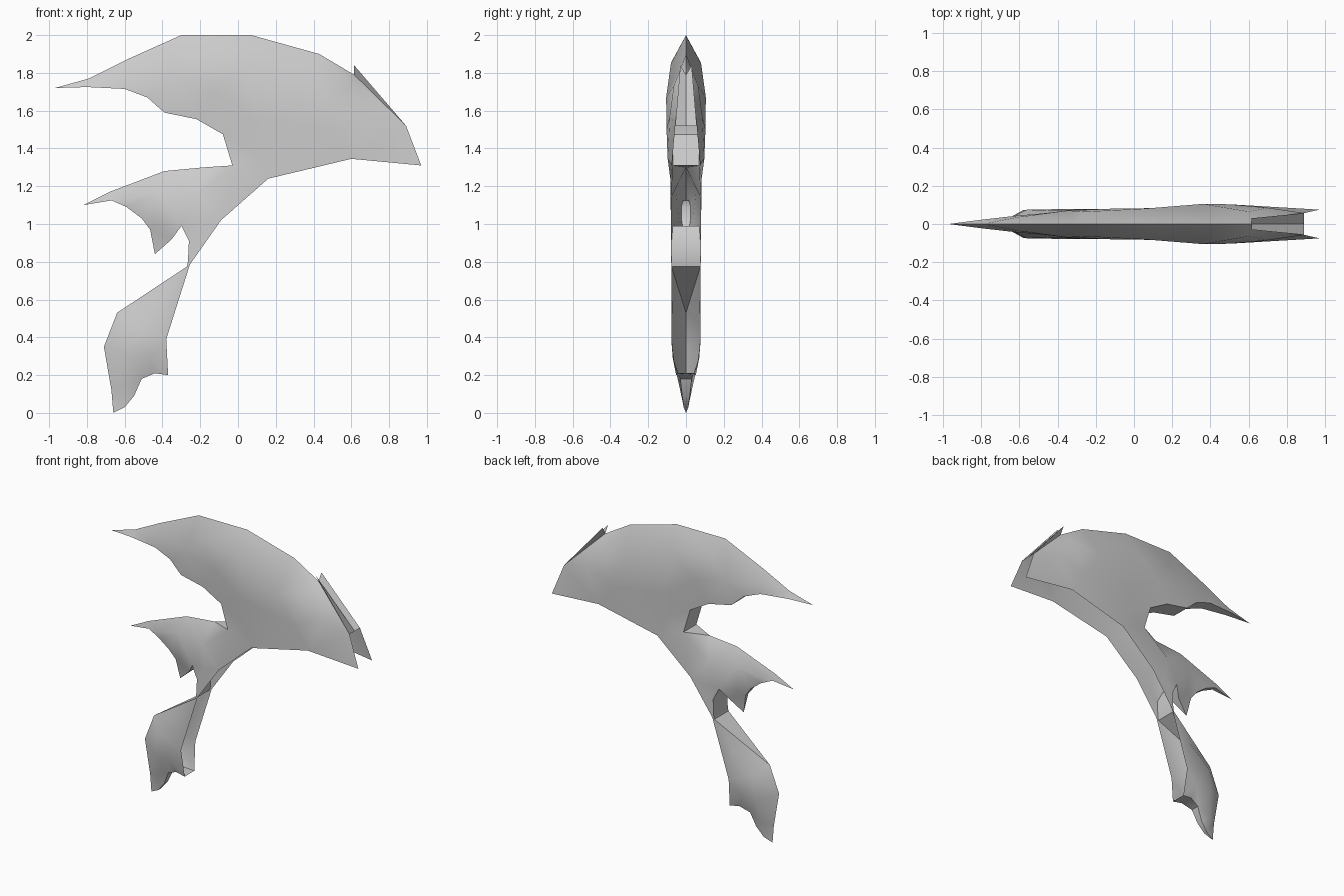
import bpy
import bmesh
from mathutils import Vector
from mathutils.geometry import delaunay_2d_cdt

# Points are (x, z) on the centre plane, or (x, z, half_width) off it.

# Crest: sharp outer ridge from the front spike to the notch
crest_ridge = [(-.97, 1.72), (-.79, 1.77), (-.59, 1.87), (-.3, 2), (.07, 2),
               (.43, 1.9), (.615, 1.79)]
# Crest: rims of the groove behind the notch, and the groove's floor
groove_rim = [(.615, 1.84, .03), (.89, 1.52, .057)]
groove_floor = [(.615, 1.79), (.89, 1.52)]
# Open rear edge of the hollow shell, from the crest corner to the tail
rear_edge = [(.97, 1.31, .075), (.6, 1.345, .097), (.16, 1.24, .083),
             (-.09, 1.02, .08), (-.255, .785, .078), (-.38, .39, .078)]
# Tail: ragged lower edge, then the front edge up to the neck
tail_edge = [(-.37, .2, .052), (-.44, .21, .045), (-.51, .18, .03),
             (-.55, .09, .02), (-.6, .03, .012), (-.66, 0), (-.67, .12),
             (-.71, .35), (-.64, .53), (-.27, .775, .077)]
# Fin: underside with its small hanging tooth, tip, then the top edge
fin_edge = [(-.265, .8, .077), (-.26, .91, .076), (-.3, .99, .07),
            (-.35, .92, .03), (-.44, .84), (-.465, .97, .015),
            (-.51, 1.03, .025), (-.59, 1.09, .025), (-.67, 1.125, .015),
            (-.82, 1.1), (-.68, 1.17), (-.39, 1.28), (-.18, 1.3),
            (-.03, 1.31, .07)]
# Crest: scalloped underside back to the front spike
crest_underside = [(-.08, 1.475, .07), (-.22, 1.555, .07), (-.39, 1.59, .065),
                   (-.48, 1.67, .055), (-.6, 1.715, .045), (-.8, 1.725, .022)]

# Bulge points inside each part
crest_bulge = [(-.6, 1.79, .037), (-.35, 1.75, .07), (-.12, 1.7, .08),
               (.05, 1.85, .08), (.1, 1.55, .083), (.36, 1.67, .105),
               (.5, 1.5, .103), (.6, 1.73, .065), (.7, 1.58, .085),
               (.1, 1.38, .082), (-.25, 1.88, .065)]
fin_bulge = [(-.6, 1.13, .028), (-.42, 1.17, .053), (-.42, 1, .035),
             (-.22, 1.15, .073), (-.2, 1, .077)]
tail_bulge = [(-.4, .6, .07), (-.56, .46, .075), (-.58, .3, .072),
              (-.47, .29, .07), (-.61, .14, .035)]


def expand(points):
    """Turn the point lists into 3D positions on the front half."""
    return [Vector((p[0], -p[2] if len(p) > 2 else 0, p[1])) for p in points]


def add_face(bm, corners, outward):
    """Add a face and turn it to look along the outward direction."""
    face = bm.faces.new(corners)
    face.normal_update()
    if face.normal.dot(outward) < 0:
        face.normal_flip()


def build_side(bm, rim, bulge):
    """Fill the outline with a bulged skin of triangles."""
    points = rim + bulge
    flat = [Vector((p.x, p.z)) for p in points]
    result = delaunay_2d_cdt(flat, [], [list(range(len(rim)))], 1, 1e-5)
    corners, triangles, origins = result[0], result[2], result[3]
    verts = []
    for corner, origin in zip(corners, origins):
        depth = points[origin[0]].y if origin else 0
        verts.append(bm.verts.new((corner.x, depth, corner.y)))
    for triangle in triangles:
        add_face(bm, [verts[i] for i in triangle], Vector((0, -1, 0)))


def build_wall(bm, edge, centre):
    """Join an edge of the skin to a line on the centre plane."""
    for a, b, a_mid, b_mid in zip(edge, edge[1:], centre, centre[1:]):
        loop = []
        for p in (a, b, b_mid, a_mid):
            if p not in loop:
                loop.append(p)
        if len(loop) > 2:
            outward = Vector((a.z - b.z, 0, b.x - a.x))
            add_face(bm, [bm.verts.new(p) for p in loop], outward)


cube = bpy.data.objects.get("Cube")
if cube:
    bpy.data.objects.remove(cube, do_unlink=True)

# Front half: skin, front walls and groove; the rear stays open
front_edge = tail_edge + fin_edge + crest_underside + crest_ridge[:1]
outline = (crest_ridge + groove_rim + rear_edge + tail_edge + fin_edge
           + crest_underside)
bm = bmesh.new()
build_side(bm, expand(outline),
           expand(crest_bulge + fin_bulge + tail_bulge))
build_wall(bm, expand(front_edge), expand([p[:2] for p in front_edge]))
build_wall(bm, expand(groove_rim), expand(groove_floor))
bmesh.ops.remove_doubles(bm, verts=bm.verts[:], dist=1e-4)

# Back half, joined along the centre plane
half = bmesh.ops.duplicate(bm, geom=bm.verts[:] + bm.edges[:] + bm.faces[:])
copied = half["geom"]
for item in copied:
    if isinstance(item, bmesh.types.BMVert):
        item.co.y = -item.co.y
bmesh.ops.reverse_faces(
    bm, faces=[f for f in copied if isinstance(f, bmesh.types.BMFace)])
bmesh.ops.remove_doubles(bm, verts=bm.verts[:], dist=1e-4)

mesh = bpy.data.meshes.new("swept_crest")
bm.to_mesh(mesh)
bm.free()
crest = bpy.data.objects.new("swept_crest", mesh)
bpy.context.collection.objects.link(crest)

# Plain grey
grey = bpy.data.materials.new("plain_grey")
grey.use_nodes = True
color = (.6, .6, .6, 1)
grey.diffuse_color = color
grey.node_tree.nodes["Principled BSDF"].inputs["Base Color"].default_value = color
mesh.materials.append(grey)

# Smooth skin with crisp ridges
bpy.ops.object.select_all(action="DESELECT")
crest.select_set(True)
bpy.context.view_layer.objects.active = crest
bpy.ops.object.shade_smooth_by_angle(angle=.7)
